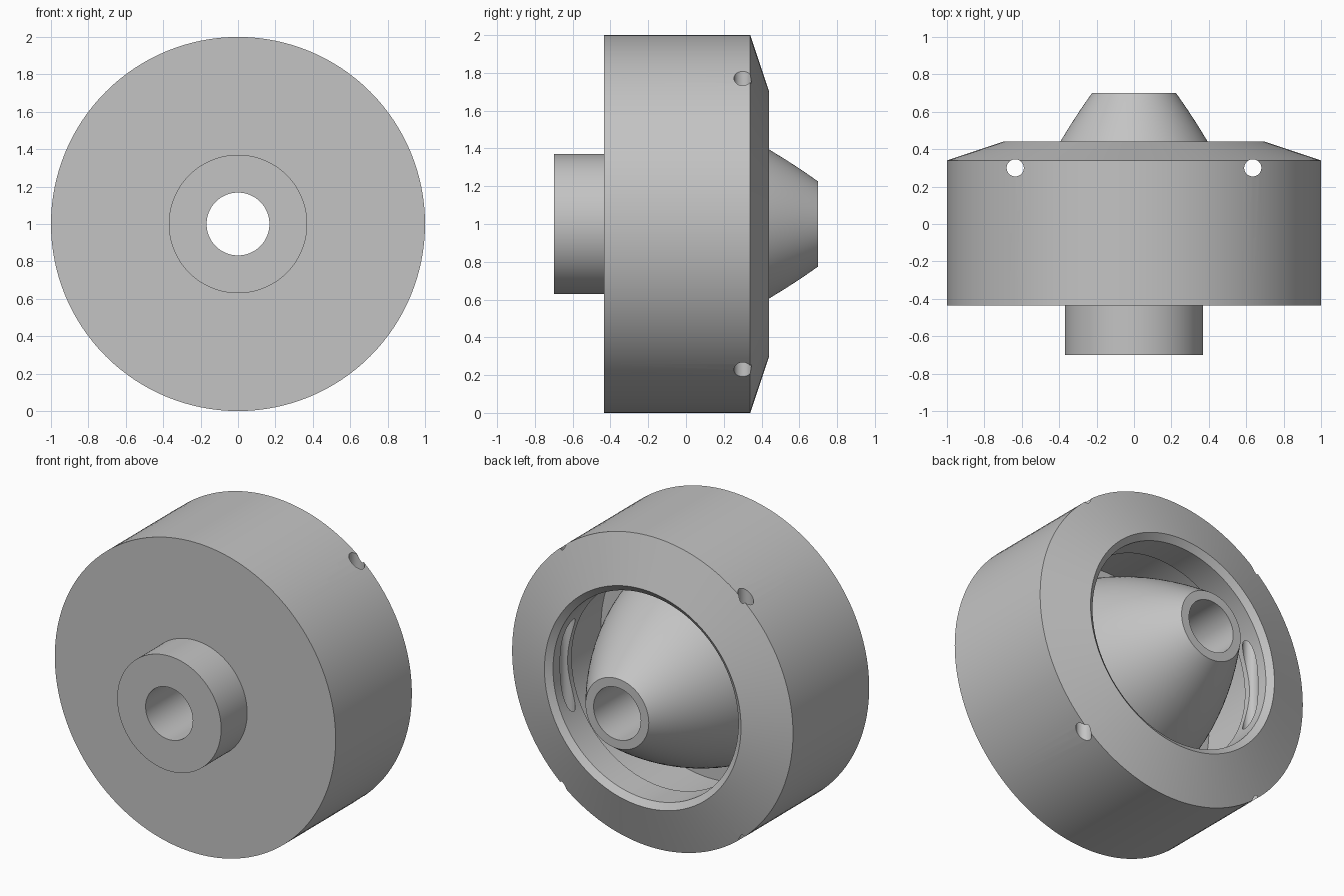
import bpy, bmesh, math
from mathutils import Vector, Matrix

cube = bpy.data.objects.get("Cube")
if cube:
    bpy.data.objects.remove(cube, do_unlink=True)

CENTRE = Vector((0, 0, 1))

grey = bpy.data.materials.new("plain_grey")
grey.use_nodes = True
tone = (0.55, 0.55, 0.55, 1)
grey.diffuse_color = tone
grey.node_tree.nodes["Principled BSDF"].inputs["Base Color"].default_value = tone


def add_object(name, bm):
    bmesh.ops.recalc_face_normals(bm, faces=bm.faces)
    mesh = bpy.data.meshes.new(name)
    bm.to_mesh(mesh)
    bm.free()
    mesh.materials.append(grey)
    obj = bpy.data.objects.new(name, mesh)
    bpy.context.collection.objects.link(obj)
    return obj


def lathe(name, profile, steps=128):
    """Turn a closed (radius, y) outline around the y axis."""
    bm = bmesh.new()
    verts = [bm.verts.new(CENTRE + Vector((r, y, 0))) for r, y in profile]
    edges = [bm.edges.new((a, b)) for a, b in zip(verts, verts[1:] + verts[:1])]
    bmesh.ops.spin(bm, geom=verts + edges, cent=CENTRE, axis=(0, 1, 0),
                   angle=math.tau, steps=steps, use_merge=True)
    bmesh.ops.remove_doubles(bm, verts=bm.verts, dist=0.0001)
    return add_object(name, bm)


def bulge(start, control, end, count=12):
    """Smooth convex arc for the inner cone."""
    a, b, c = Vector(start), Vector(control), Vector(end)
    return [tuple(a * (1 - t) ** 2 + b * 2 * t * (1 - t) + c * t * t)
            for t in (i / count for i in range(count + 1))]


# Outline: bore and boss, drum, chamfered rim, hollow, inner cone
outline = [(0.168, -0.70), (0.37, -0.70), (0.37, -0.435),
           (1.0, -0.435), (1.0, 0.34), (0.70, 0.44),
           (0.66, 0.41), (0.66, 0.22), (0.78, 0.12), (0.78, -0.25)]
outline += bulge((0.66, -0.25), (0.595, 0.18), (0.225, 0.70))
outline += [(0.168, 0.70)]
body = lathe("chamfered_drum", outline)

# Two vertical cross holes
for side, x in (("left", 0.635), ("right", -0.635)):
    bm = bmesh.new()
    bmesh.ops.create_cone(bm, cap_ends=True, segments=32, radius1=0.046,
                          radius2=0.046, depth=2.4,
                          matrix=Matrix.Translation((x, 0.30, 1)))
    drill = add_object(side + "_hole_cutter", bm)
    drill.hide_render = True
    drill.hide_set(True)
    cut = body.modifiers.new(side + "_hole", "BOOLEAN")
    cut.operation = "DIFFERENCE"
    cut.solver = "EXACT"
    cut.object = drill

# Apply the cuts, then smooth the round faces
bpy.context.view_layer.objects.active = body
body.select_set(True)
for name in [m.name for m in body.modifiers]:
    bpy.ops.object.modifier_apply(modifier=name)
for obj in [o for o in bpy.data.objects if o.name.endswith("_hole_cutter")]:
    bpy.data.objects.remove(obj, do_unlink=True)
bpy.ops.object.shade_smooth_by_angle(angle=math.radians(15))
